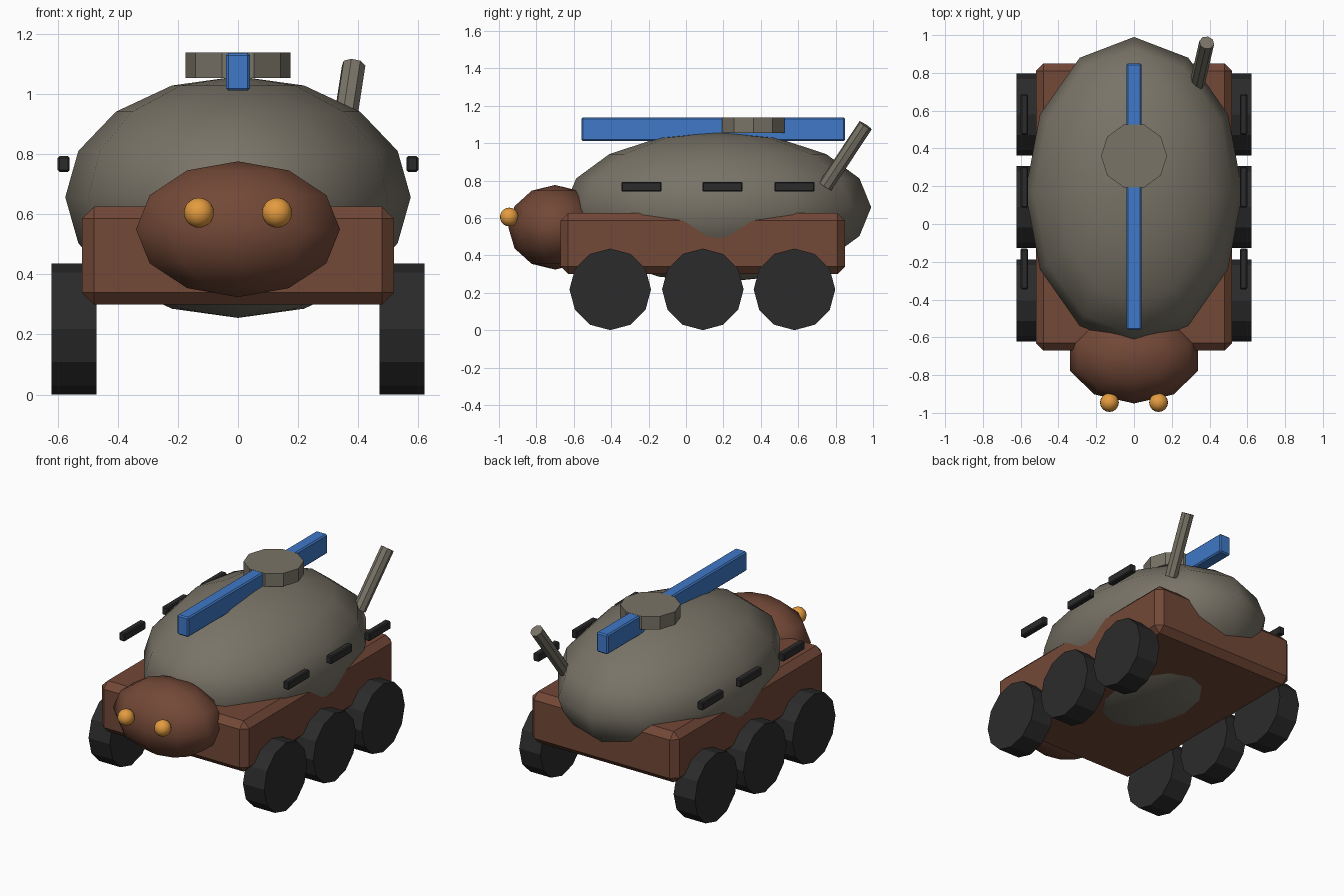
import bpy
from math import pi
from mathutils import Vector

cube = bpy.data.objects.get("Cube")
if cube:
    bpy.data.objects.remove(cube, do_unlink=True)


def material(name, rgb):
    m = bpy.data.materials.new(name)
    m.use_nodes = True
    m.diffuse_color = (*rgb, 1)
    m.node_tree.nodes["Principled BSDF"].inputs["Base Color"].default_value = (*rgb, 1)
    return m


BROWN = material("red_brown", (0.17, 0.065, 0.038))
GREY = material("warm_grey", (0.19, 0.172, 0.135))
BLACK = material("rubber_black", (0.024, 0.024, 0.024))
BLUE = material("bright_blue", (0.05, 0.19, 0.57))
AMBER = material("amber", (0.77, 0.33, 0.05))


def finish(name, mat):
    ob = bpy.context.object
    ob.name = name
    ob.data.materials.append(mat)
    return ob


def box(name, mat, center, size, bevel):
    bpy.ops.mesh.primitive_cube_add(size=1, location=center)
    ob = finish(name, mat)
    ob.scale = size
    bpy.ops.object.transform_apply(location=False, rotation=False, scale=True)
    mod = ob.modifiers.new("bevel", "BEVEL")
    mod.width = bevel
    mod.segments = 1
    return ob


def ball(name, mat, center, radii, segments, rings):
    bpy.ops.mesh.primitive_uv_sphere_add(segments=segments, ring_count=rings, location=center)
    ob = finish(name, mat)
    ob.scale = radii
    bpy.ops.object.transform_apply(location=False, rotation=False, scale=True)
    bpy.ops.object.shade_smooth()
    return ob


def cylinder(name, mat, center, radius, depth, sides, rotation=(0, 0, 0)):
    bpy.ops.mesh.primitive_cylinder_add(vertices=sides, radius=radius, depth=depth,
                                        location=center, rotation=rotation)
    return finish(name, mat)


# Body: chassis, domed shell and head
box("chassis", BROWN, (0, 0.09, 0.4625), (1.04, 1.52, 0.325), 0.04)
ball("shell", GREY, (0, 0.17, 0.657), (0.575, 0.82, 0.402), 12, 8)
ball("head", BROWN, (0, -0.7, 0.55), (0.357, 0.25, 0.226), 10, 6)

# Roof: long bar through a round hub
box("roof_bar", BLUE, (0, 0.145, 1.074), (0.08, 1.41, 0.126), 0.008)
cylinder("roof_hub", GREY, (0, 0.36, 1.096), 0.175, 0.084, 10, (0, 0, pi / 2))

# Leaning exhaust pipe at the rear left
low, high = Vector((0.335, 0.745, 0.77)), Vector((0.385, 0.96, 1.095))
pipe = cylinder("exhaust_pipe", GREY, (low + high) / 2, 0.04, (high - low).length, 8)
pipe.rotation_euler = (high - low).to_track_quat("Z", "Y").to_euler()

# Paired parts: eyes, wheels and side rails
for side, label in ((1, "left"), (-1, "right")):
    ball(f"{label}_eye", AMBER, (side * 0.13, -0.945, 0.605), (0.05, 0.05, 0.05), 16, 10)
    for y, place in ((-0.405, "front"), (0.09, "middle"), (0.58, "rear")):
        cylinder(f"{place}_{label}_wheel", BLACK, (side * 0.546, y, 0.218),
                 0.218, 0.15, 12, (0, pi / 2, 0))
    for y, place in ((-0.238, "front"), (0.195, "middle"), (0.58, "rear")):
        box(f"{place}_{label}_rail", BLACK, (side * 0.58, y, 0.767), (0.04, 0.215, 0.052), 0.006)
